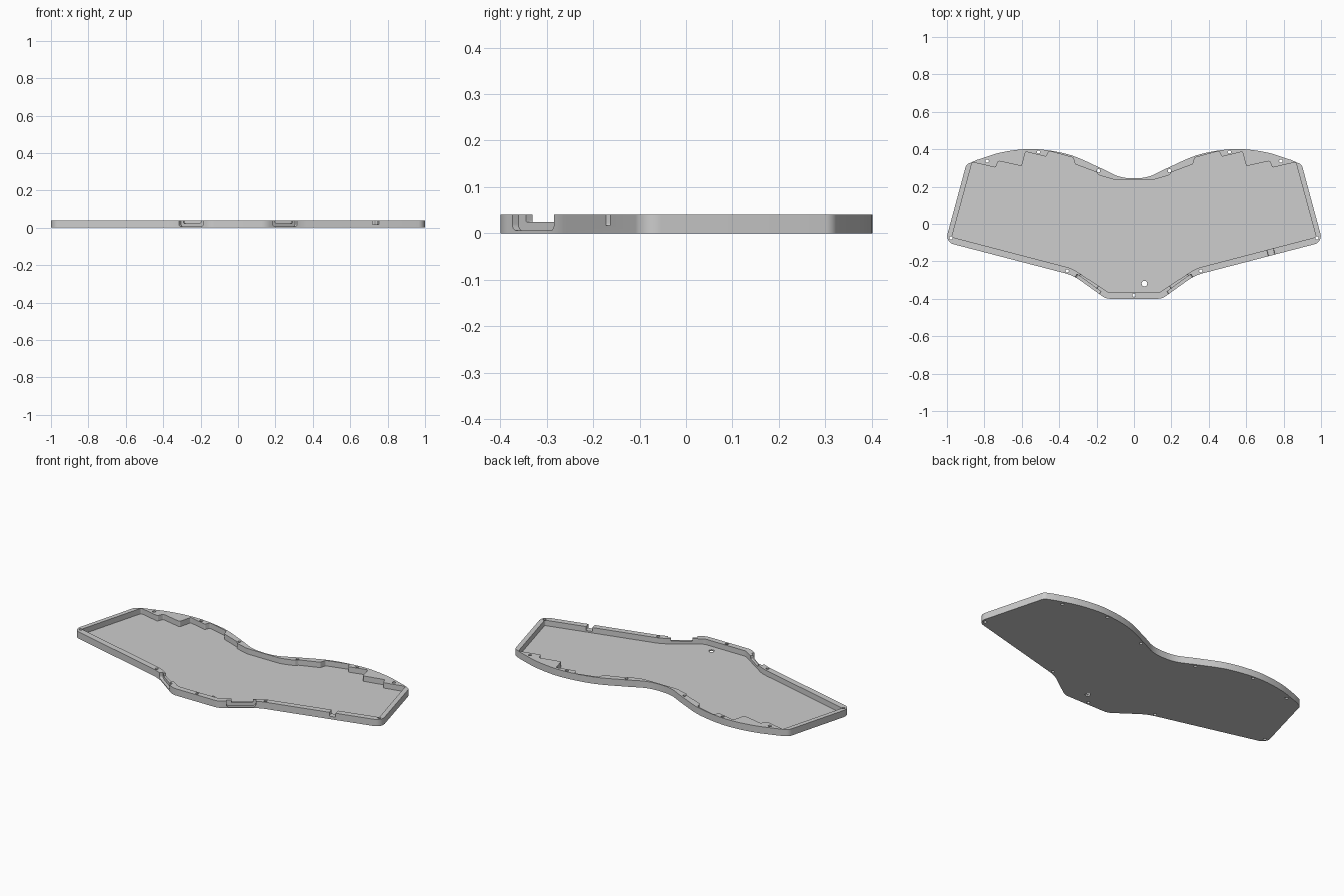
import bpy, bmesh, math
from mathutils import Vector

cube = bpy.data.objects.get("Cube")
if cube:
    bpy.data.objects.remove(cube)

HEIGHT, FLOOR = 0.04, 0.008

grey = bpy.data.materials.new("plain_grey")
grey.use_nodes = True
COLOUR = (0.61, 0.61, 0.61, 1)
grey.diffuse_color = COLOUR
grey.node_tree.nodes["Principled BSDF"].inputs["Base Color"].default_value = COLOUR


def spline(points, steps=10):
    """Smooth curve through all points; the first one mirrors across x = 0."""
    p = [Vector(q) for q in points]
    p = [Vector((-p[1].x, p[1].y))] + p + [2 * p[-1] - p[-2]]
    out = []
    for a, b, c, d in zip(p, p[1:], p[2:], p[3:]):
        for i in range(steps):
            t = i / steps
            out.append(0.5 * (2 * b + (c - a) * t + (2 * a - 5 * b + 4 * c - d) * t * t
                              + (3 * b - a - 3 * c + d) * t ** 3))
    return out + [p[-2]]


def fillet(before, corner, after, radius, steps=8):
    """Arc that rounds one corner."""
    c = Vector(corner)
    u, v = (Vector(before) - c).normalized(), (Vector(after) - c).normalized()
    half = u.angle(v) / 2
    reach = radius / math.tan(half)
    centre = c + (u + v).normalized() * (radius / math.sin(half))
    start, end = c + u * reach - centre, c + v * reach - centre
    sweep = math.pi - 2 * half
    return [centre + (start * math.sin(sweep * (1 - i / steps))
                      + end * math.sin(sweep * i / steps)) / math.sin(sweep)
            for i in range(steps + 1)]


def rounded(points, radii):
    """Open path whose inner points are rounded."""
    out = [Vector(points[0])]
    for a, b, c, r in zip(points, points[1:], points[2:], radii):
        out += fillet(a, b, c, r)
    return out + [Vector(points[-1])]


def mirrored(half):
    """Close a half outline that starts and ends on x = 0."""
    return half + [Vector((-p.x, p.y)) for p in reversed(half[1:-1])]


def solid(name, outline, offset, helper=True):
    """Closed solid swept from a flat outline along an offset."""
    bm = bmesh.new()
    near = [bm.verts.new(p) for p in outline]
    far = [bm.verts.new(p + offset) for p in outline]
    bm.faces.new(near)
    bm.faces.new(far[::-1])
    for i in range(len(near)):
        bm.faces.new((near[i - 1], near[i], far[i], far[i - 1]))
    bmesh.ops.recalc_face_normals(bm, faces=bm.faces)
    mesh = bpy.data.meshes.new(name)
    bm.to_mesh(mesh)
    bm.free()
    mesh.materials.append(grey)
    obj = bpy.data.objects.new(name, mesh)
    bpy.context.collection.objects.link(obj)
    obj.hide_render = helper
    return obj


def prism(name, outline, low, high, helper=True):
    return solid(name, [Vector((p[0], p[1], low)) for p in outline],
                 Vector((0, 0, high - low)), helper)


def disc(x, y, radius, sides=20):
    return [(x + radius * math.cos(math.tau * i / sides),
             y + radius * math.sin(math.tau * i / sides)) for i in range(sides)]


def slot(name, centre, angle, length, depth, low, radius):
    """Cutter set along a wall, with rounded lower corners."""
    w, high = length / 2, 0.06
    path = rounded([(-w, high), (-w, low), (w, low), (w, high)], [radius, radius])
    along = Vector((math.cos(angle), math.sin(angle), 0))
    across = Vector((-along.y, along.x, 0)) * depth
    base = Vector((*centre, 0)) - across / 2
    return solid(name, [base + along * p.x + Vector((0, 0, p.y)) for p in path], across)


# Outer shell outline
back = spline([(0, 0.245), (0.085, 0.256), (0.19, 0.305), (0.35, 0.372),
               (0.535, 0.401), (0.70, 0.385), (0.84, 0.343)])
side = rounded([(0.84, 0.343), (0.897, 0.318), (1.009, -0.097), (0.325, -0.275),
                (0.15, -0.40), (0, -0.40)], [0.035, 0.045, 0.25, 0.08])
tray = prism("tray", mirrored(back + side[1:]), 0, HEIGHT, helper=False)

# Stepped inner pocket
steps = [(0, 0.238), (0.11, 0.238), (0.19, 0.262), (0.20, 0.277), (0.315, 0.32),
         (0.325, 0.355), (0.455, 0.39), (0.47, 0.36), (0.58, 0.387), (0.60, 0.31),
         (0.725, 0.337), (0.74, 0.302), (0.865, 0.331), (0.974, -0.07),
         (0.33, -0.238), (0.135, -0.367), (0, -0.367)]
radii = [0.1, 0.01, 0.01] + [0.008] * 10 + [0.2, 0.04]
cutters = [prism("pocket_cutter", mirrored(rounded(steps, radii)), FLOOR, 0.06)]

# Screw holes and the reset hole in the floor
holes = [(0.785, 0.337), (0.51, 0.385), (0.19, 0.285), (0.978, -0.075), (0.357, -0.251)]
holes += [(-x, y) for x, y in holes] + [(0, -0.381)]
cutters += [prism("screw_cutter", disc(x, y, 0.009), -0.01, 0.07) for x, y in holes]
cutters.append(prism("reset_cutter", disc(0.056, -0.319, 0.015), -0.01, 0.07))

# Plug recesses with openings through the slanted front walls
for s in (1, -1):
    turn = s * math.radians(36)
    cutters.append(slot("recess_cutter", (s * 0.255, -0.335), turn, 0.158, 0.05, 0.006, 0.014))
    cutters.append(slot("opening_cutter", (s * 0.247, -0.313), turn, 0.115, 0.11, 0.024, 0.004))

# Small switch notch in the front left wall
cutters.append(slot("notch_cutter", (0.733, -0.155), math.radians(14.5), 0.036, 0.07, 0.017, 0.004))

for cutter in cutters:
    mod = tray.modifiers.new(cutter.name, "BOOLEAN")
    mod.operation, mod.solver, mod.object = "DIFFERENCE", "EXACT", cutter

# Bake the cuts, then remove the helpers
bpy.context.view_layer.update()
graph = bpy.context.evaluated_depsgraph_get()
baked = bpy.data.meshes.new_from_object(tray.evaluated_get(graph))
tray.modifiers.clear()
tray.data = baked
for cutter in cutters:
    bpy.data.objects.remove(cutter)

bpy.ops.object.select_all(action="DESELECT")
tray.select_set(True)
bpy.context.view_layer.objects.active = tray
bpy.ops.object.shade_smooth_by_angle(angle=math.radians(30))
